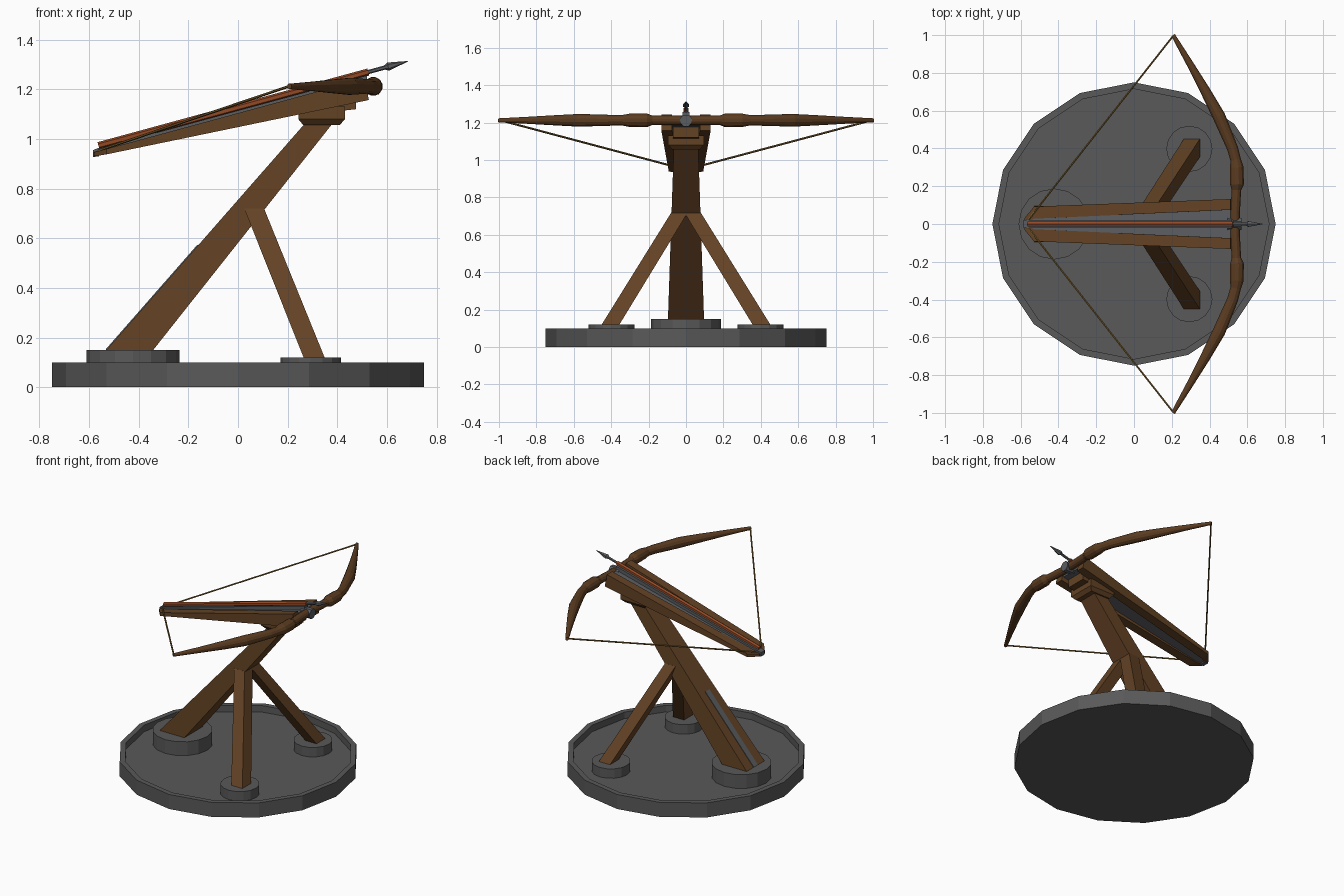
import bpy, bmesh, math
from mathutils import Vector

if "Cube" in bpy.data.objects:
    bpy.data.objects.remove(bpy.data.objects["Cube"])


def material(name, rgb):
    m = bpy.data.materials.new(name)
    m.diffuse_color = (*rgb, 1)
    m.use_nodes = True
    m.node_tree.nodes["Principled BSDF"].inputs["Base Color"].default_value = m.diffuse_color
    return m


STONE = material("grey_stone", (0.100, 0.100, 0.100))
WOOD = material("brown_wood", (0.125, 0.055, 0.018))
BOW = material("bow_wood", (0.105, 0.045, 0.015))
METAL = material("grey_metal", (0.105, 0.110, 0.118))
SHAFT = material("orange_shaft", (0.290, 0.065, 0.018))
CORD = material("tan_cord", (0.200, 0.120, 0.030))


def loft(name, rings, mat):
    """Skin a list of equal-length point rings and cap both ends."""
    bm = bmesh.new()
    vs = [[bm.verts.new(p) for p in r] for r in rings]
    n = len(vs[0])
    for a, b in zip(vs, vs[1:]):
        for i in range(n):
            j = (i + 1) % n
            bm.faces.new((a[i], a[j], b[j], b[i]))
    bm.faces.new(vs[0])
    bm.faces.new(vs[-1])
    bmesh.ops.recalc_face_normals(bm, faces=bm.faces)
    me = bpy.data.meshes.new(name)
    bm.to_mesh(me)
    bm.free()
    me.materials.append(mat)
    ob = bpy.data.objects.new(name, me)
    bpy.context.collection.objects.link(ob)
    return ob


def lathe(name, x, y, profile, n, mat):
    """Turned shape about a vertical axis from (radius, z) pairs."""
    angles = [2 * math.pi * i / n for i in range(n)]
    return loft(name, [[(x + r * math.cos(a), y + r * math.sin(a), z) for a in angles]
                       for r, z in profile], mat)


def tube(name, pts, radii, n, mat):
    """Round bar of varying radius along a path."""
    pts = [Vector(p) for p in pts]
    rings = []
    for i, p in enumerate(pts):
        t = (pts[min(i + 1, len(pts) - 1)] - pts[max(i - 1, 0)]).normalized()
        u = t.cross(Vector((0, 0, 1))).normalized()
        v = u.cross(t)
        rings.append([p + radii[i] * (math.cos(a) * u + math.sin(a) * v)
                      for a in (2 * math.pi * (k + 0.5) / n for k in range(n))])
    return loft(name, rings, mat)


def rect(x0, x1, y0, y1, z):
    return [(x0, y0, z), (x1, y0, z), (x1, y1, z), (x0, y1, z)]


def slab(x, y0, y1, z0, z1, dx=0):
    """Upright cross-section at x; dx leans the lower edge forward."""
    return [(x + dx, y0, z0), (x + dx, y1, z0), (x, y1, z1), (x, y0, z1)]


# Round base with sunken floor, and footings
lathe("base", 0, 0, [(0.75, 0), (0.75, 0.1), (0.715, 0.1), (0.715, 0.055)], 16, STONE)
lathe("rear_footing", -0.423, 0, [(0.188, 0.04), (0.188, 0.15)], 16, STONE)
for side, s in (("left", 1), ("right", -1)):
    lathe(side + "_footing", 0.293, s * 0.398, [(0.122, 0.04), (0.122, 0.12)], 16, STONE)
    # Struts leaning into the post
    loft(side + "_strut", [rect(0.27, 0.355, s * 0.365, s * 0.46, 0.105),
                           rect(0.025, 0.105, s * -0.01, s * 0.078, 0.72)], WOOD)

# Leaning main post and the metal strip on its back
loft("main_post", [rect(-0.545, -0.355, -0.097, 0.097, 0.133),
                   rect(0.285, 0.395, -0.065, 0.065, 1.08)], WOOD)
a, b = Vector((-0.53, 0, 0.15)), Vector((-0.16, 0, 0.572))
out = Vector((-0.752, 0, 0.659)) * 0.004
loft("post_strip", [[p + o + Vector((0, y, 0)) for o, y in
                     ((out, 0.022), (out, -0.022), (-out, -0.022), (-out, 0.022))]
                    for p in (a, b)], METAL)

# Head block carrying the stock
loft("head_block", [rect(0.262, 0.41, -0.075, 0.075, 1.057),
                    rect(0.243, 0.432, -0.095, 0.095, 1.08),
                    rect(0.243, 0.432, -0.095, 0.095, 1.13)], WOOD)
loft("head_wedge", [slab(0.25, -0.07, 0.07, 1.095, 1.14),
                    slab(0.475, -0.07, 0.07, 1.12, 1.18)], WOOD)

# Stock: two tapered rails
for side, s in (("left", 1), ("right", -1)):
    loft(side + "_rail", [slab(-0.58, s * 0.004, s * 0.03, 0.93, 0.947),
                          slab(-0.53, s * 0.028, s * 0.092, 0.938, 0.96),
                          slab(0.51, s * 0.075, s * 0.132, 1.157, 1.243, 0.017)], WOOD)
# Metal bed between the rails, centre guide and string catch
loft("stock_bed", [slab(-0.56, -0.03, 0.03, 0.938, 0.95),
                   slab(0.512, -0.08, 0.08, 1.185, 1.228)], METAL)
loft("centre_guide", [slab(-0.57, -0.02, 0.02, 0.94, 0.96),
                      slab(0.52, -0.02, 0.02, 1.2, 1.256)], METAL)
loft("string_catch", [slab(-0.585, -0.02, 0.02, 0.927, 0.955),
                      slab(-0.56, -0.024, 0.024, 0.93, 0.965)], METAL)

# Bolt: shaft, neck and pointed head
def along(x):
    return (x, 0, 0.973 + 0.273 * (x + 0.562))

tube("bolt_shaft", [along(-0.562), along(0.525)], [0.0145, 0.0145], 6, SHAFT)
tube("bolt_head", [along(x) for x in (0.52, 0.59, 0.605, 0.684)],
     [0.0085, 0.0085, 0.017, 0.001], 6, METAL)

# Bow: one arm profile (y, x, radius) mirrored to both sides
arm = [(0.05, 0.535, 0.026), (0.18, 0.542, 0.026), (0.21, 0.545, 0.038),
       (0.30, 0.544, 0.037), (0.34, 0.538, 0.029), (0.40, 0.522, 0.030),
       (0.57, 0.450, 0.035), (0.70, 0.380, 0.028), (0.85, 0.295, 0.019),
       (1.0, 0.207, 0.011)]
path = [(y * -1, x, r) for y, x, r in reversed(arm)] + arm
tube("bow", [(x, y, 1.212) for y, x, r in path], [r for y, x, r in path], 12, BOW)
# Metal hub clamping the bow
tube("bow_hub", [(0.495, 0, 1.21), (0.568, 0, 1.21)], [0.034, 0.034], 8, METAL)

# Drawn string
for side, s in (("left", 1), ("right", -1)):
    tube(side + "_string", [(0.205, s * 0.993, 1.212), (-0.577, 0, 0.948)],
         [0.0055, 0.0055], 6, CORD)
